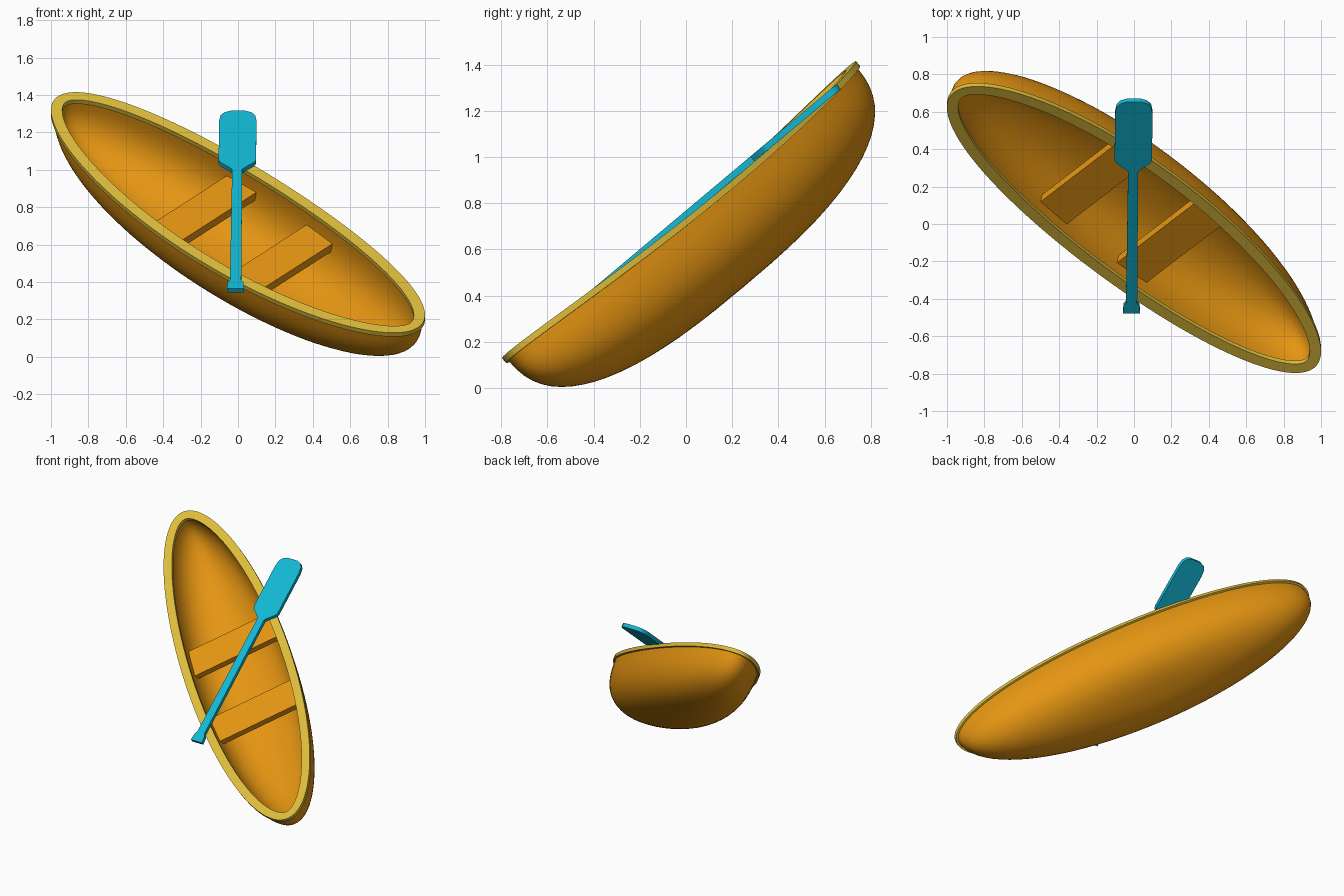
import bpy, bmesh, math
from mathutils import Matrix, Vector

if "Cube" in bpy.data.objects:
    bpy.data.objects.remove(bpy.data.objects["Cube"])

# Boat frame: s = along the boat, t = across, h = up; leaned 40 deg, turned 45 deg
TILT = math.radians(40)
c, n = math.cos(TILT), math.sin(TILT)
R = math.sqrt(0.5)
U = Vector((R, -R * c, -R * n))
V = Vector((R, R * c, R * n))
W = Vector((0, -n, c))
ORIGIN = Vector((0, -0.033, 0.775))
FRAME = Matrix((U, V, W)).transposed().to_4x4()
FRAME.translation = ORIGIN

A, B, KEEL = 1.361, 0.385, 0.44     # half length, half beam, depth
SEG, ROWS = 96, 18


def material(name, rgb):
    m = bpy.data.materials.new(name)
    m.diffuse_color = (*rgb, 1)
    m.use_nodes = True
    m.node_tree.nodes["Principled BSDF"].inputs["Base Color"].default_value = m.diffuse_color
    return m


ORANGE = material("orange wood", (0.78, 0.30, 0.006))
YELLOW = material("yellow trim", (0.74, 0.51, 0.045))
CYAN = material("cyan paint", (0.006, 0.48, 0.65))


def finish(name, bm, mat, smooth=True):
    bmesh.ops.recalc_face_normals(bm, faces=bm.faces)
    me = bpy.data.meshes.new(name)
    bm.to_mesh(me)
    bm.free()
    me.materials.append(mat)
    ob = bpy.data.objects.new(name, me)
    bpy.context.collection.objects.link(ob)
    ob.matrix_world = FRAME
    if smooth:
        bpy.ops.object.select_all(action='DESELECT')
        bpy.context.view_layer.objects.active = ob
        ob.select_set(True)
        bpy.ops.object.shade_smooth_by_angle(angle=math.radians(35))
    return ob


def outline(inset):
    """Ellipse seen from above, moved inward by a constant distance."""
    pts = []
    for i in range(SEG):
        a = 2 * math.pi * i / SEG
        nrm = Vector((math.cos(a) / A, math.sin(a) / B)).normalized()
        pts.append(Vector((A * math.cos(a), B * math.sin(a))) - nrm * inset)
    return pts


def sheer(s):
    return -0.055 * (1 - min(1, (s / A) ** 2))


def bridge(bm, r1, r2):
    for i in range(len(r1)):
        j = (i + 1) % len(r1)
        bm.faces.new((r1[i], r1[j], r2[j], r2[i]))


def bowl(bm, inset, depth, power=2.6):
    """Rounded half shell, returns its top ring."""
    base, rings = outline(inset), []
    for k in range(ROWS):
        ang = math.pi / 2 * k / ROWS
        f, d = math.cos(ang) ** (2 / power), math.sin(ang) ** (2 / power)
        ring = []
        for p in base:
            top = sheer(p.x) - 0.012
            ring.append(bm.verts.new((p.x * f, p.y * f, top + d * (-depth - top))))
        rings.append(ring)
    for r1, r2 in zip(rings, rings[1:]):
        bridge(bm, r1, r2)
    tip = bm.verts.new((0, 0, -depth))
    for i in range(SEG):
        bm.faces.new((rings[-1][i], rings[-1][(i + 1) % SEG], tip))
    return rings[0]


# Hull: outer and inner shell joined at the top
bm = bmesh.new()
bridge(bm, bowl(bm, 0.014, KEEL), bowl(bm, 0.052, KEEL - 0.04))
finish("hull", bm, ORANGE)

# Rim: flat band following the sheer
bm = bmesh.new()
rings = []
for inset, drop in ((0, 0), (0.06, 0), (0.06, 0.028), (0, 0.028)):
    rings.append([bm.verts.new((p.x, p.y, sheer(p.x) - drop)) for p in outline(inset)])
for k in range(4):
    bridge(bm, rings[k], rings[(k + 1) % 4])
finish("rim", bm, YELLOW)

# Two bench seats
for name, s in (("rear_seat", -0.29), ("front_seat", 0.30)):
    bm = bmesh.new()
    bmesh.ops.create_cube(bm, size=1, matrix=Matrix.Translation((s, 0, -0.191))
                          @ Matrix.Diagonal((0.21, 0.65, 0.05, 1)))
    finish(name, bm, ORANGE, False)

# Paddle: half profile (distance along, half width), mirrored and extruded
HALF = [(-0.605, 0.046), (-0.555, 0.042), (-0.535, 0.03), (0.385, 0.027),
        (0.40, 0.04), (0.445, 0.092), (0.465, 0.1), (0.79, 0.1),
        (0.835, 0.092), (0.86, 0.072), (0.872, 0.04)]
profile = [(q, w) for q, w in HALF] + [(q, -w) for q, w in reversed(HALF)]
bm = bmesh.new()
verts = []
for q, w in profile:
    x = w - 0.008 + 0.009 * q
    verts.append(bm.verts.new((R * (x - q), R * (x + q), -0.054)))
face = bm.faces.new(verts)
ext = bmesh.ops.extrude_face_region(bm, geom=[face])
bmesh.ops.translate(bm, vec=(0, 0, 0.028),
                    verts=[g for g in ext["geom"] if isinstance(g, bmesh.types.BMVert)])
finish("paddle", bm, CYAN)
